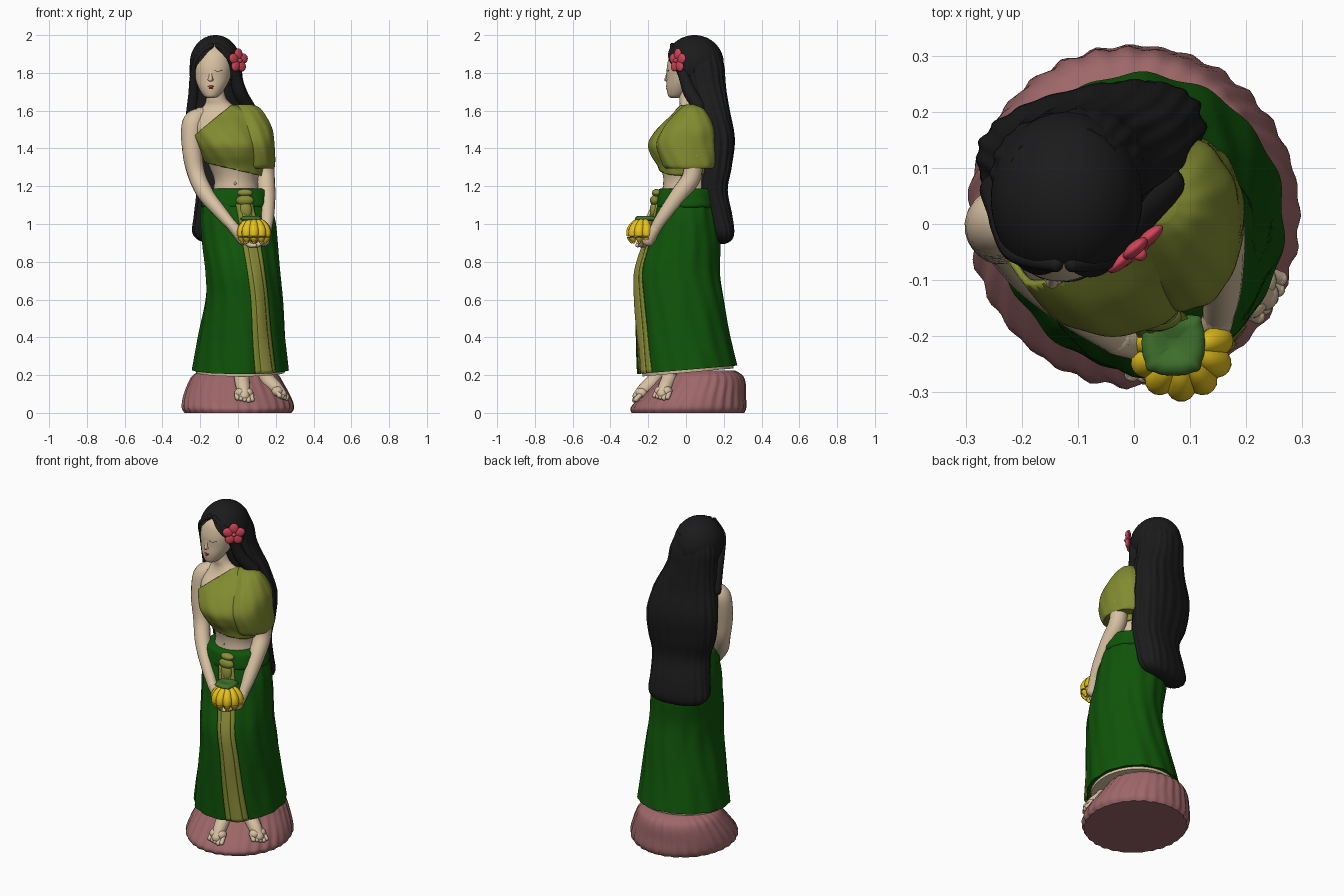
import bpy, bmesh, math
from mathutils import Vector, Matrix

if "Cube" in bpy.data.objects:
    bpy.data.objects.remove(bpy.data.objects["Cube"])


def material(name, *rgb):
    m = bpy.data.materials.new(name)
    m.use_nodes = True
    m.diffuse_color = (*rgb, 1)
    m.node_tree.nodes["Principled BSDF"].inputs["Base Color"].default_value = (*rgb, 1)
    return m


SKIN = material("skin", .68, .53, .36)
HAIR = material("black hair", .011, .011, .012)
OLIVE = material("olive cloth", .22, .26, .03)
GREEN = material("dark green cloth", .005, .088, .003)
GOLD = material("gold olive trim", .27, .27, .045)
YELLOW = material("banana yellow", .8, .54, .012)
LEAF = material("stem green", .05, .16, .025)
PINK = material("dusty pink rock", .34, .135, .14)
RED = material("flower red", .65, .06, .1)
LIP = material("lip red", .5, .07, .05)


def finish(name, bm, mat, cuts=(), thick=0):
    """Cut the mesh by planes, then make a smooth shaded object of it."""
    for co, no in cuts:
        geom = bm.verts[:] + bm.edges[:] + bm.faces[:]
        bmesh.ops.bisect_plane(bm, geom=geom, plane_co=co, plane_no=no, clear_outer=True)
    bmesh.ops.recalc_face_normals(bm, faces=bm.faces)
    me = bpy.data.meshes.new(name)
    bm.to_mesh(me)
    bm.free()
    me.materials.append(mat)
    me.polygons.foreach_set("use_smooth", [True] * len(me.polygons))
    me.set_sharp_from_angle(angle=math.radians(50))
    ob = bpy.data.objects.new(name, me)
    bpy.context.collection.objects.link(ob)
    if thick:
        mod = ob.modifiers.new("thickness", 'SOLIDIFY')
        mod.thickness, mod.offset = thick, 0


def spline(rows, sub=6):
    """Smooth curve through rows of numbers."""
    rows = [Vector(r) for r in rows]
    pts = [rows[0]] + rows + [rows[-1]]
    out = []
    for i in range(len(rows) - 1):
        a, b, c, d = pts[i:i + 4]
        for k in range(sub):
            t = k / sub
            out.append(b + ((c - a) * t + (2 * a - 5 * b + 4 * c - d) * t**2
                            + (3 * b - a - 3 * c + d) * t**3) * .5)
    return out + [rows[-1]]


def ring_point(r, a, amp=0, freq=0, twist=0, power=1, tilt=0, shear=0, scale=1):
    z, cx, cy, rx, ry = r
    c, s = math.cos(a), math.sin(a)
    k = scale * (1 + amp * math.cos(freq * a + twist * z) + amp * .5 * math.sin((freq - 5) * a - twist * z))
    x = math.copysign(abs(c)**power, c) * rx * k
    y = math.copysign(abs(s)**power, s) * ry * k
    x, y = x * math.cos(tilt) - y * math.sin(tilt), x * math.sin(tilt) + y * math.cos(tilt)
    return Vector((cx + x, cy + y, z + shear * y * max(0, 1.4 - 2 * z)))


def skin_rings(rings, closed=True):
    """Bridge rows of points into a surface."""
    bm = bmesh.new()
    rows = [[bm.verts.new(p) for p in r] for r in rings]
    n = len(rows[0])
    for lo, hi in zip(rows, rows[1:]):
        for j in range(n if closed else n - 1):
            k = (j + 1) % n
            bm.faces.new((lo[j], lo[k], hi[k], hi[j]))
    if closed:
        bm.faces.new(rows[0])
        bm.faces.new(rows[-1])
    return bm


def loft(name, rows, mat, n=48, cuts=(), thick=0, **style):
    rings = [[ring_point(r, math.tau * j / n, **style) for j in range(n)] for r in spline(rows)]
    finish(name, skin_rings(rings), mat, cuts, thick)


def tube(name, rows, mat, n=14):
    """Rounded limb along rows of x, y, z, radius."""
    path = spline(rows)
    rings = []
    for i, p in enumerate(path):
        ahead = (path[min(i + 1, len(path) - 1)] - path[max(i - 1, 0)]).xyz
        q = ahead.to_track_quat('Z', 'Y')
        rings.append([p.xyz + q @ Vector((math.cos(math.tau * j / n), math.sin(math.tau * j / n), 0)) * p.w
                      for j in range(n)])
    finish(name, skin_rings(rings), mat)
    ball(name + "_start", path[0].xyz, (path[0].w,) * 3, mat)
    ball(name + "_end", path[-1].xyz, (path[-1].w,) * 3, mat)


def ball(name, loc, size, mat, rot=None, cuts=(), seg=24):
    bm = bmesh.new()
    bmesh.ops.create_uvsphere(bm, u_segments=seg, v_segments=seg // 2, radius=1)
    m = Matrix.Translation(loc) @ (rot.to_matrix().to_4x4() if rot else Matrix()) @ Matrix.Diagonal((*size, 1))
    bm.transform(m)
    finish(name, bm, mat, cuts)


# Rock base, sloping down under the feet
loft("rock_base", [(0, 0, .012, .28, .295), (.03, 0, .015, .295, .303), (.09, -.005, .04, .282, .275),
                   (.16, -.012, .072, .25, .24), (.2, -.012, .085, .225, .21), (.225, -.01, .09, .18, .165)],
     PINK, n=140, amp=.011, freq=31, twist=8)

# Skirt with soft pleats, its lining and rolled waist
pleats = dict(amp=.012, freq=15, twist=9, shear=.09)
skirt = [(.228, .012, .005, .256, .263), (.4, .02, -.015, .23, .248), (.6, .032, -.035, .203, .235),
         (.75, .025, -.045, .197, .222), (.9, .01, -.02, .2, .2), (1.02, 0, -.01, .197, .178),
         (1.12, -.01, 0, .178, .16), (1.18, -.008, .005, .158, .145)]
loft("skirt", skirt, GREEN, n=120, **pleats)
loft("underskirt", [(.214, .012, .01, .235, .24), (.25, .012, .01, .24, .245)], SKIN, shear=.09)
loft("waist_roll", [(1.085, -.006, 0, .18, .16), (1.1, -.006, 0, .189, .17), (1.14, -.008, 0, .182, .164),
                    (1.175, -.008, .003, .172, .156), (1.187, -.008, .005, .15, .14)],
     GREEN, amp=.012, freq=9, twist=40)


# Folded sash falling down the skirt front
def sash(name, half, mat, lift):
    rows = []
    for r in spline(skirt)[:-7]:
        t = (r[0] - .23) / .85
        mid, w = math.radians(-58 - 18 * t), math.radians(half)
        rows.append([ring_point(r, mid + w * (j - 4) / 4, scale=lift + .01 * (j % 2), **pleats) for j in range(9)])
    finish(name, skin_rings(rows, False), mat, thick=.008)


sash("sash_border", 14, OLIVE, 1.02)
sash("sash_centre", 7, GOLD, 1.04)
ball("sash_knot_top", (.037, -.155, 1.165), (.042, .026, .02), GOLD)
ball("sash_knot", (.037, -.165, 1.125), (.048, .026, .028), OLIVE)
ball("sash_tail", (.04, -.168, 1.07), (.034, .024, .05), GOLD)

# Torso and neck
torso = [(1.12, -.01, 0, .14, .13), (1.22, -.01, 0, .115, .118), (1.3, -.015, 0, .135, .135),
         (1.37, -.028, -.015, .152, .158), (1.43, -.04, -.02, .163, .164), (1.51, -.06, .01, .172, .143),
         (1.58, -.07, .035, .162, .095), (1.625, -.1, .03, .085, .065), (1.67, -.118, .02, .055, .055),
         (1.76, -.125, .02, .052, .055)]
loft("torso", torso, SKIN)
ball("navel", (-.015, -.119, 1.215), (.006, .004, .009), SKIN)

# Wrap top: diagonal edge over one shoulder, with a draped sleeve
diagonal = (Vector((-.2, 0, 1.49)), Vector((-.15, 0, .18)))
hem = (Vector((0, 0, 1.285)), Vector((-.25, 0, -1)))
loft("wrap_top", torso[1:8], OLIVE, n=96, cuts=(diagonal, hem), thick=.012,
     scale=1.05, amp=.011, freq=11, twist=30)
loft("draped_sleeve", [(1.295, .098, .02, .094, .125), (1.32, .1, .015, .097, .14), (1.42, .092, 0, .1, .155),
                       (1.5, .082, .015, .101, .14), (1.57, .062, .03, .088, .1), (1.615, .045, .035, .07, .06),
                       (1.632, .035, .035, .04, .035)],
     OLIVE, n=72, amp=.014, freq=11, twist=22)

# Arms and hands
tube("right_arm", [(-.195, .02, 1.57, .048), (-.237, .005, 1.53, .06), (-.243, -.015, 1.4, .054),
                   (-.222, -.035, 1.27, .047), (-.175, -.09, 1.165, .044), (-.1, -.155, 1.07, .036),
                   (-.03, -.205, .99, .028)], SKIN)
tube("left_arm", [(.14, .04, 1.36, .052), (.145, .03, 1.25, .05), (.152, -.04, 1.15, .046),
                  (.155, -.12, 1.04, .036), (.15, -.165, .97, .028)], SKIN)
for side, wrist, palm, step in (("right", (-.03, -.205, .99), (.03, -.215, .92), 1),
                                ("left", (.15, -.165, .97), (.135, -.2, .915), -1)):
    tube(side + "_hand", [(*wrist, .029), (*palm, .033)], SKIN)
    for i in range(4):
        y = palm[1] - .028 + .02 * i
        tube(f"{side}_finger_{i}", [(palm[0], y, palm[2], .014), (palm[0] + .03 * step, y - .01, .89, .013),
                                    (palm[0] + .06 * step, y - .015, .887, .01)], SKIN, n=8)
    tube(side + "_thumb", [(*palm, .015), (palm[0] - .005 * step, palm[1] - .035, .945, .012),
                           (palm[0] + .004 * step, palm[1] - .045, .965, .009)], SKIN, n=8)

# Bunch of bananas with its green crown
hub = Vector((.084, -.222, 0))
for i in range(7):
    a = math.radians(-192 + 34 * i)
    d = Vector((math.cos(a), math.sin(a), 0))
    path = [(.02, 1.022, .012), (.048, 1, .021), (.066, .965, .027), (.07, .93, .022), (.066, .906, .009)]
    tube(f"banana_{i}", [(*(hub + d * r + Vector((0, 0, z))), w) for r, z, w in path], YELLOW)
ball("banana_core", hub + Vector((0, 0, .955)), (.045, .045, .05), YELLOW)
loft("banana_crown", [(1.015, .07, -.213, .035, .035), (1.024, .07, -.213, .054, .054),
                      (1.037, .07, -.213, .05, .05), (1.043, .07, -.213, .035, .035), (1.035, .07, -.213, .008, .008)],
     LEAF, power=.5, amp=.03, freq=8)


# Feet with toes
def foot(name, heel, toe):
    heel, toe = Vector(heel), Vector(toe)
    ahead = (toe - heel).normalized()
    side = ahead.cross(Vector((0, 0, 1))).normalized()
    tube(name, [(*(heel + Vector((0, 0, .06))), .04), (*heel, .041), (*heel.lerp(toe, .55), .037),
                (*toe.lerp(heel, .1), .029)], SKIN)
    for s in (-1, 1):
        ball(name + "_ball", toe.lerp(heel, .25) + side * .02 * s, (.03, .03, .027), SKIN)
    for i in range(5):
        p = toe + side * .0195 * (i - 2) + ahead * (.016 - .006 * abs(i - 1))
        tube(f"{name}_toe_{i}", [(*(p - ahead * .03), .0125), (*p, .013)], SKIN, n=8)


foot("right_foot", (.02, -.16, .185), (.035, -.264, .078))
foot("left_foot", (.15, -.09, .185), (.238, -.13, .09))

# Head, turned a little to its right
TURN = Matrix.Rotation(-.2, 3, 'Z')


def face(u, d, z):
    return TURN @ Vector((u, -d, 0)) + Vector((-.125, 0, z))


loft("head", [(1.668, -.143, -.06, .02, .022), (1.68, -.141, -.05, .042, .045), (1.72, -.138, -.03, .07, .073),
              (1.77, -.134, -.01, .091, .092), (1.84, -.13, .0, .1, .1), (1.91, -.125, .025, .09, .1),
              (1.96, -.123, .05, .05, .055)], SKIN)
tilt = TURN.to_quaternion()
tube("nose", [(*face(0, .091, 1.825), .007), (*face(0, .101, 1.785), .009), (*face(0, .106, 1.765), .011)], SKIN)
ball("upper_lip", face(0, .1, 1.728), (.02, .008, .006), LIP, tilt)
ball("lower_lip", face(0, .098, 1.718), (.015, .009, .006), LIP, tilt)
for s in (-1, 1):
    ball("nostril", face(.009 * s, .099, 1.764), (.008, .009, .007), SKIN)
    arc = [(*face(s * u, d, z), .0016) for u, d, z in ((.022, .099, 1.812), (.041, .094, 1.808), (.06, .082, 1.815))]
    tube("eyelash", arc, HAIR, n=6)

# Hair: crown, parted front halves, side locks, long fall
crown, size = (-.12, .045, 1.85), (.135, .155, .15)
ball("hair_crown", crown, size, HAIR, cuts=((Vector((0, -.005, 0)), Vector((0, -1, 0))),), seg=64)
for s in (-1, 1):
    peak = Vector((-.125, 0, 1.95))
    cuts = ((peak, Vector((-.12 * s, 0, -.1))), (peak, Vector((-s, 0, 0))))
    ball("hair_front", crown, size, HAIR, cuts=cuts, seg=64)
tube("right_lock", [(-.14, -.072, 1.945, .014), (-.213, -.053, 1.88, .016), (-.236, -.01, 1.79, .018),
                    (-.236, .025, 1.69, .027), (-.245, .06, 1.59, .03)], HAIR)
tube("left_lock", [(-.11, -.072, 1.945, .014), (-.042, -.058, 1.88, .021), (-.014, -.015, 1.79, .028),
                   (.008, .02, 1.7, .036), (.055, .07, 1.62, .035)], HAIR)
loft("long_hair", [(1.93, -.12, .075, .1, .095), (1.84, -.119, .085, .133, .112), (1.76, -.112, .092, .138, .112),
                   (1.69, -.1, .103, .152, .108), (1.6, -.085, .12, .178, .102), (1.45, -.078, .145, .205, .1),
                   (1.3, -.07, .135, .195, .095), (1.18, -.055, .122, .168, .09), (1.05, -.062, .145, .172, .09),
                   (.96, -.067, .162, .178, .082), (.915, -.066, .17, .145, .062), (.895, -.066, .172, .08, .03)],
     HAIR, n=140, amp=.016, freq=20, twist=6, power=.85, tilt=.22)

# Flower tucked in the hair
aim = Vector((.65, -.76, .05)).to_track_quat('Z', 'Y')
bloom = Vector((.003, -.045, 1.865))
for i in range(5):
    spin = aim @ Matrix.Rotation(math.tau * i / 5 + .3, 3, 'Z').to_quaternion()
    ball(f"petal_{i}", bloom + spin @ Vector((.034, 0, 0)), (.031, .027, .012), RED, spin)
ball("flower_heart", bloom + aim @ Vector((0, 0, .012)), (.012, .012, .012), RED)
